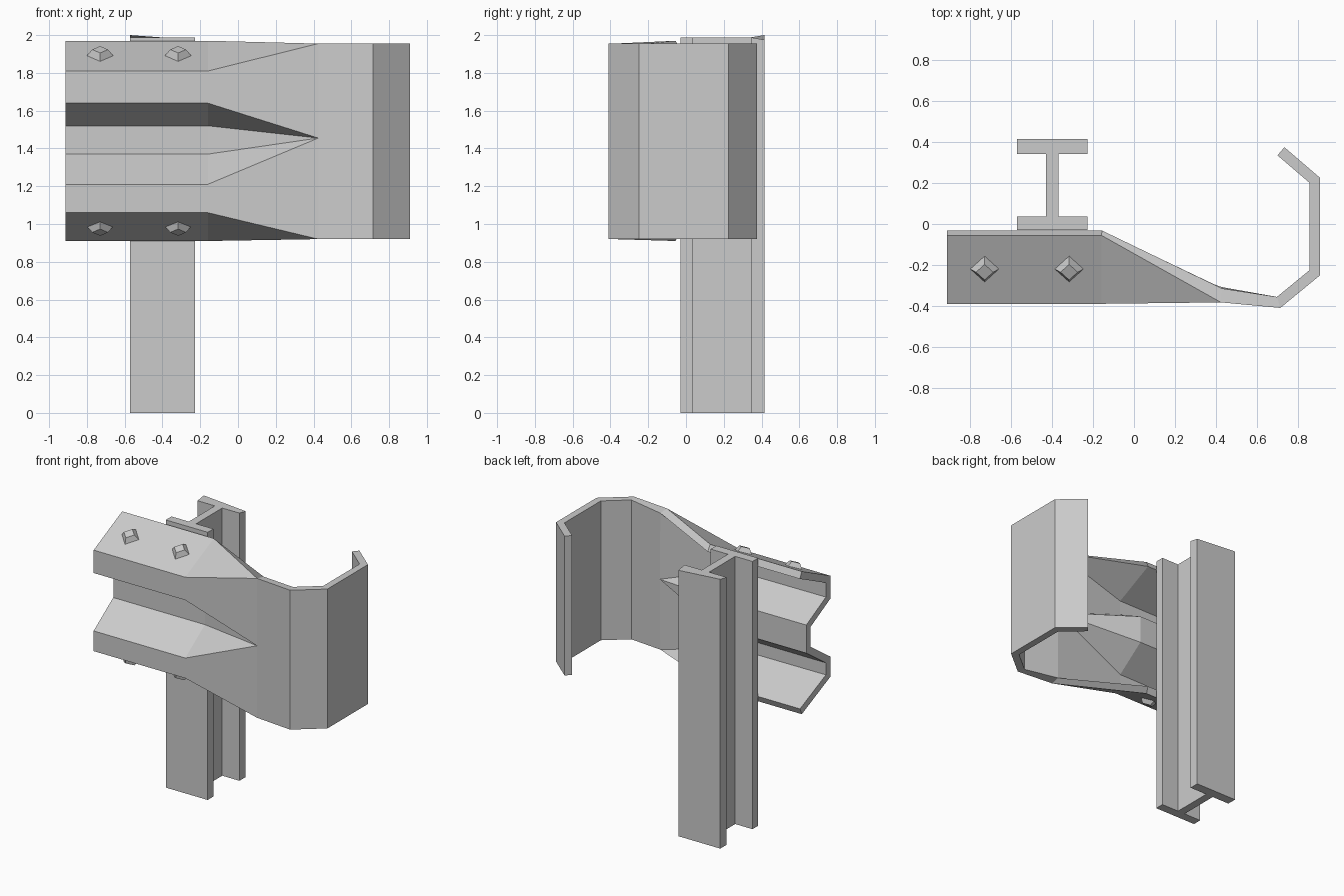
import bpy
import bmesh
import math
from mathutils import Matrix, Vector

cube = bpy.data.objects.get("Cube")
if cube:
    bpy.data.objects.remove(cube, do_unlink=True)

steel = bpy.data.materials.new("galvanised_steel")
steel.use_nodes = True
GREY = (0.6, 0.6, 0.6, 1)
steel.diffuse_color = GREY
steel.node_tree.nodes["Principled BSDF"].inputs["Base Color"].default_value = GREY


def finish(bm, name):
    mesh = bpy.data.meshes.new(name)
    bm.to_mesh(mesh)
    bm.free()
    mesh.materials.append(steel)
    obj = bpy.data.objects.new(name, mesh)
    bpy.context.scene.collection.objects.link(obj)
    return obj


# Corrugated rail that tapers into a flat, curled end
TOP, MID, LOW = 1.955, 1.455, 0.92
section = [(-0.055, 1.97), (-0.39, 1.81), (-0.39, 1.64), (-0.16, 1.52),
           (-0.16, 1.37), (-0.39, 1.21), (-0.39, 1.06), (-0.055, 0.91)]
curl = [(0.715, -0.41), (0.91, -0.25), (0.91, 0.225), (0.735, 0.375)]

bm = bmesh.new()
start = [bm.verts.new((-0.913, y, z)) for y, z in section]
bend = [bm.verts.new((-0.16, y, z)) for y, z in section]
top, mid, low = [bm.verts.new((0.425, -0.383, z)) for z in (TOP, MID, LOW)]
merge = [top, top, mid, mid, mid, mid, low, low]


def bridge(a, b):
    for j in range(len(a) - 1):
        corners = list(dict.fromkeys([a[j], a[j + 1], b[j + 1], b[j]]))
        bm.faces.new(corners)


bridge(start, bend)
bridge(bend, merge)
columns = [[bm.verts.new((x, y, z)) for z in (TOP, LOW)] for x, y in curl]
bm.faces.new([top, mid, low, columns[0][1], columns[0][0]])
for a, b in zip(columns, columns[1:]):
    bridge(a, b)
rail = finish(bm, "rail")
shell = rail.modifiers.new("sheet_thickness", "SOLIDIFY")
shell.thickness = 0.052
shell.offset = -1
shell.use_even_offset = True

# I-section post with a slightly uneven top at the back
XC, HALF, WEB = -0.4, 0.172, 0.03
Y0, Y1, Y2, Y3 = -0.03, 0.037, 0.343, 0.415
right_half = [(HALF, Y0), (HALF, Y1), (WEB, Y1), (WEB, Y2), (HALF, Y2), (HALF, Y3)]
outline = right_half + [(-x, y) for x, y in reversed(right_half)]
bm = bmesh.new()
base = [bm.verts.new((XC + x, y, 0)) for x, y in outline]
cap = []
for x, y in outline:
    z = 1.988
    if y == Y3:
        z = 2.0 if x < 0 else 1.975
    cap.append(bm.verts.new((XC + x, y, z)))
n = len(outline)
for i in range(n):
    k = (i + 1) % n
    bm.faces.new([base[i], base[k], cap[k], cap[i]])
# Caps are split into two flanges and a web
for ring, flip in ((cap, False), (base, True)):
    for ids in ((0, 1, 2, 9, 10, 11), (2, 3, 8, 9), (3, 4, 5, 6, 7, 8)):
        loop = [ring[i] for i in ids]
        bm.faces.new(loop[::-1] if flip else loop)
finish(bm, "post")

# Four-sided bolt heads on the outer slopes
DEPTH = 0.036
slope = math.atan2(0.16, 0.335)
for side, z, angle in (("upper", 1.891, slope), ("lower", 0.988, math.pi - slope)):
    turn = Matrix.Rotation(angle, 4, "X")
    normal = turn @ Vector((0, 0, 1))
    for label, x in (("outer", -0.73), ("inner", -0.317)):
        bm = bmesh.new()
        place = Matrix.Translation(Vector((x, -0.22, z)) + normal * DEPTH / 2)
        bmesh.ops.create_cone(bm, cap_ends=True, segments=4, radius1=0.07,
                              radius2=0.042, depth=DEPTH, matrix=place @ turn)
        finish(bm, f"{side}_{label}_bolt")
